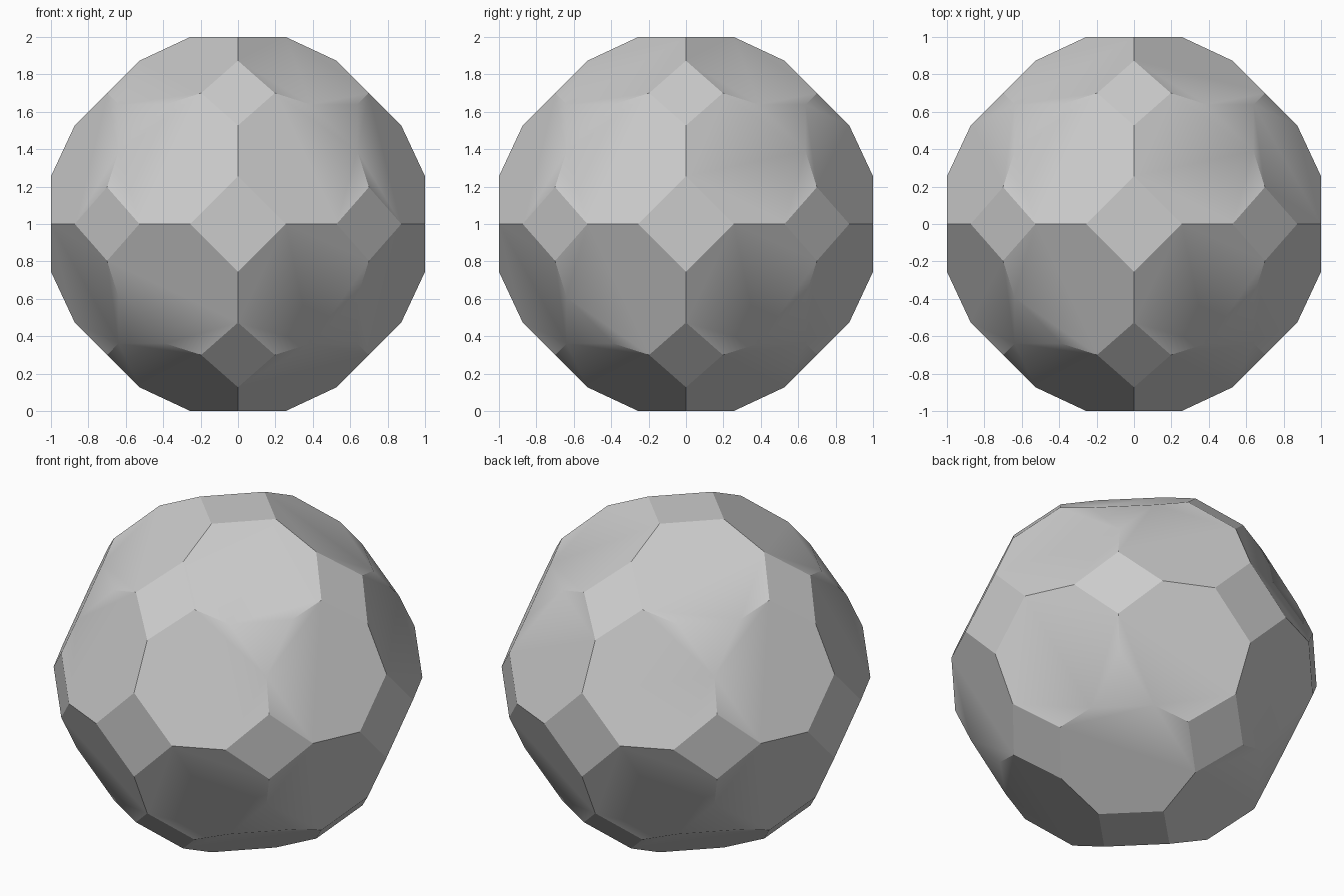
import bpy
import bmesh
import math
from itertools import permutations, product
from mathutils import Vector

default_cube = bpy.data.objects.get("Cube")
if default_cube:
    bpy.data.objects.remove(default_cube, do_unlink=True)

# One plain grey for the whole solid
grey = bpy.data.materials.new("plain grey")
grey.use_nodes = True
colour = (0.6, 0.6, 0.6, 1)
grey.diffuse_color = colour
grey.node_tree.nodes["Principled BSDF"].inputs["Base Color"].default_value = colour


def directions(a, b, c):
    """All distinct signed permutations of a direction."""
    return sorted({tuple(s * v for s, v in zip(signs, p))
                   for p in permutations((a, b, c))
                   for signs in product((1, -1), repeat=3)})


def shave(bm, normal, offset):
    """Cut off everything where normal . point > offset and cap the hole."""
    n = Vector(normal)
    cut = bmesh.ops.bisect_plane(
        bm, geom=bm.verts[:] + bm.edges[:] + bm.faces[:], dist=1e-6,
        plane_co=n * (offset / n.length_squared), plane_no=n, clear_outer=True)
    edges = [e for e in cut["geom_cut"] if isinstance(e, bmesh.types.BMEdge)]
    bmesh.ops.holes_fill(bm, edges=edges, sides=0)


# The cube's faces become the small squares on the axes
bm = bmesh.new()
bmesh.ops.create_cube(bm, size=2)

# Large facets, then diamonds on the edges, then triangles on the corners
for kind, offset in (((1, 2.14, 1), 2.395),
                     ((0, 1, 1), 1.4),
                     ((1, 1, 1), 1.667)):
    for normal in directions(*kind):
        shave(bm, normal, offset)

bmesh.ops.recalc_face_normals(bm, faces=bm.faces[:])
bmesh.ops.translate(bm, verts=bm.verts[:], vec=(0, 0, 1))
mesh = bpy.data.meshes.new("faceted_ball")
bm.to_mesh(mesh)
bm.free()
mesh.materials.append(grey)

ball = bpy.data.objects.new("faceted_ball", mesh)
bpy.context.collection.objects.link(ball)

# Only the shallow corner triangles blend into their neighbours
bpy.ops.object.select_all(action="DESELECT")
ball.select_set(True)
bpy.context.view_layer.objects.active = ball
bpy.ops.object.shade_smooth_by_angle(angle=math.radians(27))
